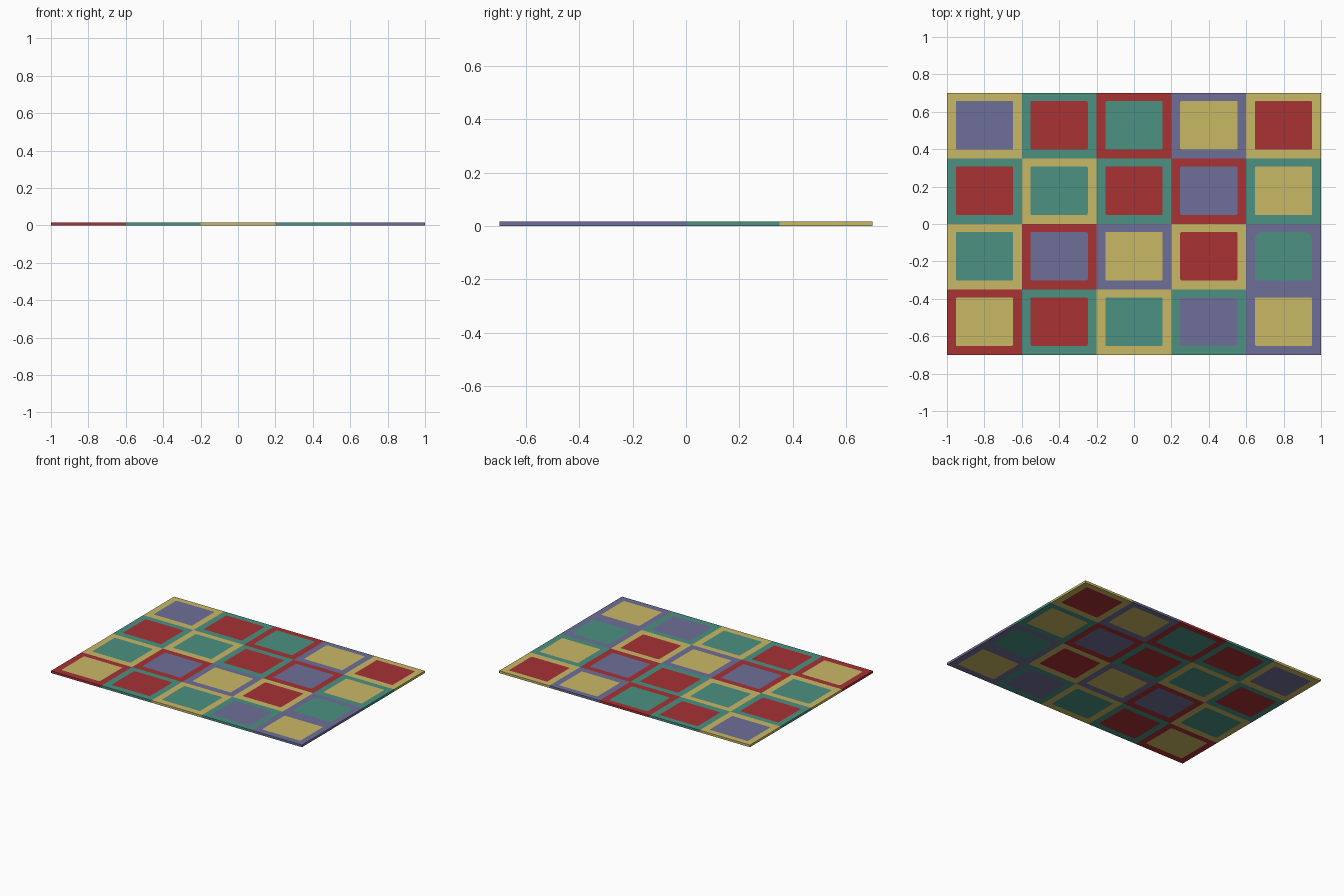
import bpy, bmesh, math

if "Cube" in bpy.data.objects:
    bpy.data.objects.remove(bpy.data.objects["Cube"])

COLS, ROWS = 5, 4
TX, TY, H = 0.4, 0.35, 0.016          # tile size and thickness
PX, PY = 0.153, 0.13                  # half size of the centre panel
OFFY = 0.003                          # panels sit slightly high in the tile

def material(name, rgb):
    m = bpy.data.materials.new(name)
    m.diffuse_color = (*rgb, 1)
    m.use_nodes = True
    m.node_tree.nodes["Principled BSDF"].inputs["Base Color"].default_value = m.diffuse_color
    return m

MATS = {
    "Y": material("straw_yellow", (0.584, 0.479, 0.133)),
    "T": material("teal_green", (0.072, 0.283, 0.223)),
    "R": material("brick_red", (0.392, 0.032, 0.034)),
    "P": material("dusty_purple", (0.159, 0.162, 0.314)),
}

# border colour + panel colour, rows from back to front
LAYOUT = ["YP TR RT PY YR",
          "TR YT TR RP TY",
          "YT RP PY YR PT",
          "RY TR YT TP PY"]

def make_tile(name, cx, cy, border, panel, radii):
    """Foam tile: a border around a rounded panel showing on both faces."""
    bm = bmesh.new()
    signs = [(1, 1), (-1, 1), (-1, -1), (1, -1)]
    layers = []
    for z in (0, H):
        outer = [bm.verts.new((sx * TX / 2, sy * TY / 2, z)) for sx, sy in signs]
        arcs = []
        for i, (sx, sy) in enumerate(signs):
            r, n = radii[i], (6 if radii[i] > 0.02 else 3)
            arcs.append([bm.verts.new((
                sx * (PX - r) + r * math.cos(math.pi / 2 * (i + k / n)),
                OFFY + sy * (PY - r) + r * math.sin(math.pi / 2 * (i + k / n)), z))
                for k in range(n + 1)])
        layers.append(outer)

        def face(vs, mi):
            f = bm.faces.new(vs if z else vs[::-1])
            f.material_index = mi
        # centre panel
        face([v for a in arcs for v in a], 1)
        # border sides and corners
        for i in range(4):
            j = (i + 1) % 4
            face([outer[i], outer[j], arcs[j][0], arcs[i][-1]], 0)
            for a, b in zip(arcs[i], arcs[i][1:]):
                face([outer[i], b, a], 0)
    # outer walls
    lo, hi = layers
    for i in range(4):
        j = (i + 1) % 4
        bm.faces.new([lo[i], lo[j], hi[j], hi[i]])
    me = bpy.data.meshes.new(name)
    bm.to_mesh(me)
    bm.free()
    me.materials.append(MATS[border])
    me.materials.append(MATS[panel])
    ob = bpy.data.objects.new(name, me)
    ob.location = (cx, cy, 0)
    bpy.context.collection.objects.link(ob)

for r, row in enumerate(LAYOUT):
    for c, (border, panel) in enumerate(row.split()):
        # one tile has a panel with larger rounded back corners
        radii = [0.045, 0.045, 0.012, 0.012] if (r, c) == (2, 4) else [0.008] * 4
        make_tile(f"mat_tile_row{r + 1}_col{c + 1}",
                  (c - (COLS - 1) / 2) * TX, ((ROWS - 1) / 2 - r) * TY,
                  border, panel, radii)
